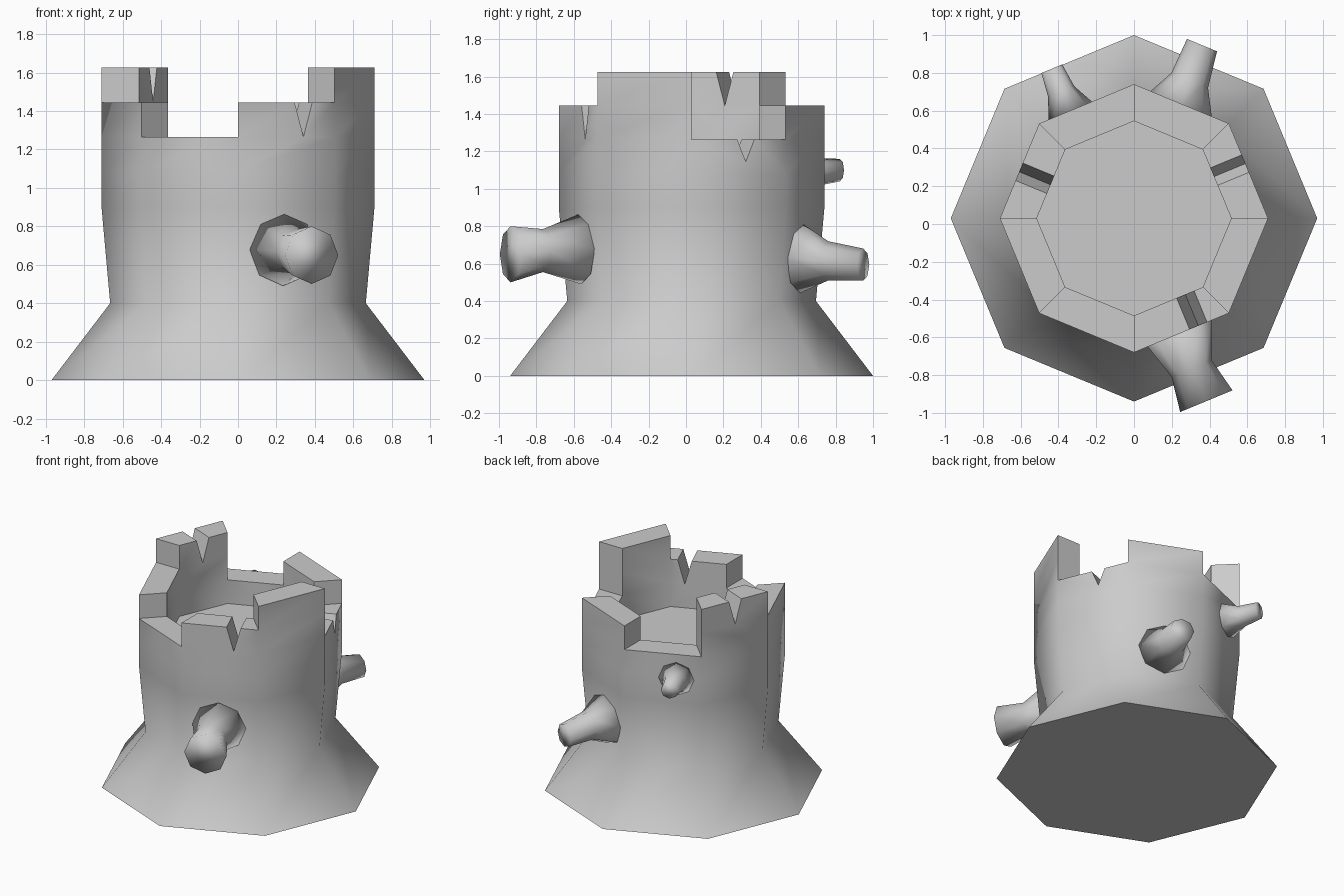
import bpy, bmesh
from math import cos, sin, pi, radians
from mathutils import Vector

if "Cube" in bpy.data.objects:
    bpy.data.objects.remove(bpy.data.objects["Cube"])

CY = 0.03                      # octagon axis is slightly behind the origin
R_OUT, R_IN = 0.71, 0.515
LEVELS = [1.085, 1.265, 1.445, 1.625]
STEPS = [1, 2, 1, 3, 2, 1, 2, 3]   # rim height step of each of the eight sides


def ring(bm, r, z):
    return [bm.verts.new((r * cos(i * pi / 4), CY + r * sin(i * pi / 4), z)) for i in range(8)]


def finish(bm, name):
    loose = [v for v in bm.verts if not v.link_faces]
    bmesh.ops.delete(bm, geom=loose, context='VERTS')
    bmesh.ops.recalc_face_normals(bm, faces=bm.faces[:])
    me = bpy.data.meshes.new(name)
    bm.to_mesh(me)
    bm.free()
    ob = bpy.data.objects.new(name, me)
    bpy.context.collection.objects.link(ob)
    return ob


def side_frame(side):
    """Outward normal and counter-clockwise tangent of one side."""
    a = (side + 0.5) * pi / 4
    return Vector((cos(a), sin(a), 0)), Vector((-sin(a), cos(a), 0))


# Hollow trunk with a flared foot and stepped rim
bm = bmesh.new()
foot = [ring(bm, r, z) for r, z in ((0.97, 0), (0.665, 0.4), (R_OUT, 0.9))]
outer = [ring(bm, R_OUT, z) for z in LEVELS]
inner = [ring(bm, R_IN, z) for z in LEVELS]
bm.faces.new(foot[0])
bm.faces.new(inner[0])
skin = foot + outer
for i in range(8):
    j = (i + 1) % 8
    n, m = STEPS[i], STEPS[j]
    for k in range(2 + n + 1):
        bm.faces.new((skin[k][i], skin[k][j], skin[k + 1][j], skin[k + 1][i]))
    for k in range(n):
        bm.faces.new((inner[k][i], inner[k][j], inner[k + 1][j], inner[k + 1][i]))
    bm.faces.new((outer[n][i], outer[n][j], inner[n][j], inner[n][i]))
    for k in range(min(n, m), max(n, m)):
        bm.faces.new((outer[k][j], inner[k][j], inner[k + 1][j], outer[k + 1][j]))
trunk = finish(bm, "stump_trunk")

# V-shaped splits in the rim: side, offset along side, depth
for side, off, depth in ((6, 0.097, 0.18), (0, 0.042, 0.12), (3, 0.005, 0.18)):
    nrm, tan = side_frame(side)
    top = LEVELS[STEPS[side]]
    bm = bmesh.new()
    ends = []
    for d in (0.40, 0.80):
        c = Vector((0, CY, 0)) + nrm * d + tan * off
        w = 0.05 * 1.2
        ends.append([bm.verts.new(c + tan * s + Vector((0, 0, z)))
                     for s, z in ((0, top - depth), (w, top + depth * 0.2), (-w, top + depth * 0.2))])
    bm.faces.new(ends[0])
    bm.faces.new(ends[1])
    for i in range(3):
        j = (i + 1) % 3
        bm.faces.new((ends[0][i], ends[0][j], ends[1][j], ends[1][i]))
    cutter = finish(bm, "split_cutter")
    cutter.hide_render = True
    mod = trunk.modifiers.new("split", 'BOOLEAN')
    mod.operation = 'DIFFERENCE'
    mod.solver = 'EXACT'
    mod.object = cutter
    bpy.context.view_layer.objects.active = trunk
    bpy.ops.object.modifier_apply(modifier=mod.name)
    bpy.data.objects.remove(cutter)

bpy.ops.object.select_all(action='DESELECT')
trunk.select_set(True)
bpy.context.view_layer.objects.active = trunk
bpy.ops.object.shade_smooth_by_angle(angle=radians(50))


# Broken branches: octagonal rings parallel to the side they grow from
def branch(name, side, rings):
    nrm, tan = side_frame(side)
    bm = bmesh.new()
    loops = []
    for x, y, z, r in rings:
        loops.append([bm.verts.new(Vector((x, y, z)) + tan * r * cos(k * pi / 4)
                                   + Vector((0, 0, r * sin(k * pi / 4)))) for k in range(8)])
    for a, b in zip(loops, loops[1:]):
        for i in range(8):
            j = (i + 1) % 8
            bm.faces.new((a[i], a[j], b[j], b[i]))
    bm.faces.new(loops[0])
    bm.faces.new(loops[-1])
    for f in bm.faces:
        f.smooth = True
    return finish(bm, name)


branch("front_branch", 6, [(0.235, -0.56, 0.68, 0.19), (0.305, -0.765, 0.67, 0.115),
                           (0.383, -0.938, 0.65, 0.15)])
branch("back_right_branch", 1, [(0.24, 0.61, 0.633, 0.19), (0.295, 0.76, 0.615, 0.105),
                                (0.36, 0.947, 0.595, 0.086)])
branch("back_left_branch", 2, [(-0.338, 0.60, 1.08, 0.125), (-0.385, 0.70, 1.09, 0.075),
                               (-0.435, 0.822, 1.10, 0.06)])
